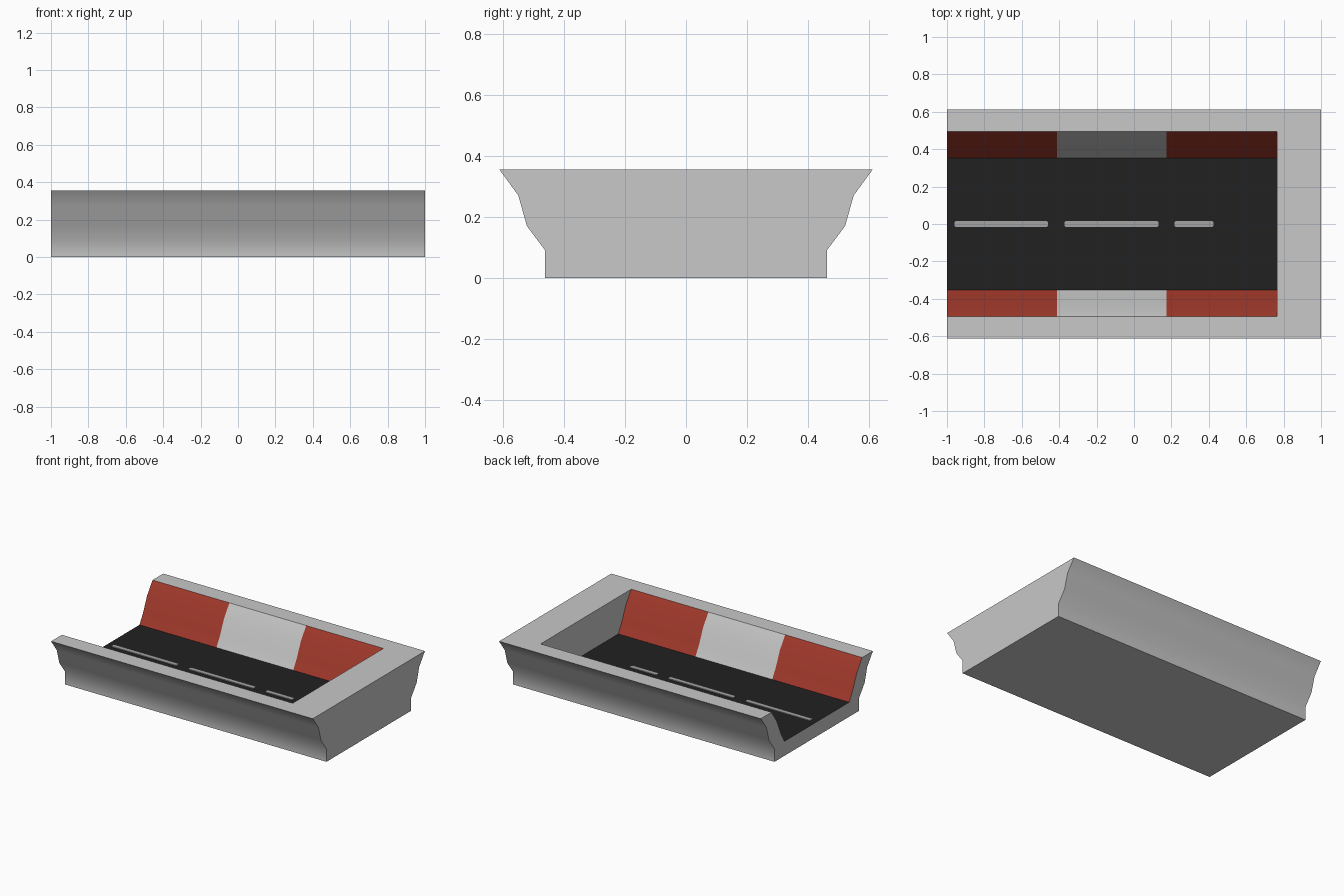
import bpy, bmesh, math

if "Cube" in bpy.data.objects:
    bpy.data.objects.remove(bpy.data.objects["Cube"])

def material(name, rgb):
    m = bpy.data.materials.new(name)
    m.diffuse_color = (*rgb, 1)
    m.use_nodes = True
    m.node_tree.nodes["Principled BSDF"].inputs["Base Color"].default_value = m.diffuse_color
    return m

concrete = material("light grey", (0.57, 0.58, 0.57))
red = material("barrier red", (0.37, 0.042, 0.025))
asphalt = material("asphalt black", (0.0155, 0.0155, 0.0155))
paint = material("lane grey", (0.36, 0.37, 0.36))

def finish(name, bm, mats, smooth=False):
    bmesh.ops.recalc_face_normals(bm, faces=bm.faces)
    me = bpy.data.meshes.new(name)
    bm.to_mesh(me)
    bm.free()
    ob = bpy.data.objects.new(name, me)
    bpy.context.collection.objects.link(ob)
    for m in mats:
        me.materials.append(m)
    if smooth:
        bpy.ops.object.select_all(action='DESELECT')
        bpy.context.view_layer.objects.active = ob
        ob.select_set(True)
        bpy.ops.object.shade_smooth_by_angle(angle=math.radians(42))
    return ob

# Half profiles (y, z), mirrored into full cross-sections
outer_half = [(0.462, 0), (0.462, 0.09), (0.522, 0.17), (0.55, 0.27), (0.612, 0.355)]
inner_half = [(0.353, 0.10), (0.393, 0.17), (0.436, 0.27), (0.495, 0.355)]

def mirrored(half):
    return [(-y, z) for y, z in reversed(half)] + half

outer, inner = mirrored(outer_half), mirrored(inner_half)

# Trough: open at -x, thick wall at +x, walls in three coloured panels
stations = [-1, -0.412, 0.175, 0.765]
bm = bmesh.new()
def ring(profile, x):
    return [bm.verts.new((x, y, z)) for y, z in profile]

outs = [ring(outer, x) for x in stations + [1]]
ins = [ring(inner, x) for x in stations]

def loft(a, b):
    return [bm.faces.new((a[i], a[i + 1], b[i + 1], b[i])) for i in range(len(a) - 1)]

for a, b in zip(outs, outs[1:]):
    loft(a, b)
for panel, (a, b) in enumerate(zip(ins, ins[1:])):
    for i, f in enumerate(loft(a, b)):
        if i == len(inner_half) - 1:
            f.material_index = 2            # road surface
        elif panel % 2 == 0:
            f.material_index = 1            # red panels
for k in range(3):                          # wall tops
    for e in (0, -1):
        bm.faces.new((outs[k][e], outs[k + 1][e], ins[k + 1][e], ins[k][e]))
bm.faces.new((outs[3][0], ins[3][0], ins[3][-1], outs[3][-1], outs[4][-1], outs[4][0]))
bm.faces.new(ins[3])                        # inner end wall
bm.faces.new(outs[4])                       # outer end wall
bm.faces.new(outs[0] + ins[0][::-1])        # open end
finish("trough_track", bm, [concrete, red, asphalt], True)

# Lane dashes: thin plates with clipped corners
for n, (x0, x1) in enumerate([(-0.96, -0.46), (-0.372, 0.13), (0.216, 0.424)]):
    w, c = 0.016, 0.006
    pts = [(x0 + c, -w), (x1 - c, -w), (x1, -w + c), (x1, w - c),
           (x1 - c, w), (x0 + c, w), (x0, w - c), (x0, -w + c)]
    bm = bmesh.new()
    low = [bm.verts.new((x, y, 0.099)) for x, y in pts]
    top = [bm.verts.new((x, y, 0.105)) for x, y in pts]
    loft(low + low[:1], top + top[:1])
    bm.faces.new(low)
    bm.faces.new(top)
    finish(f"lane_dash_{n + 1}", bm, [paint])
